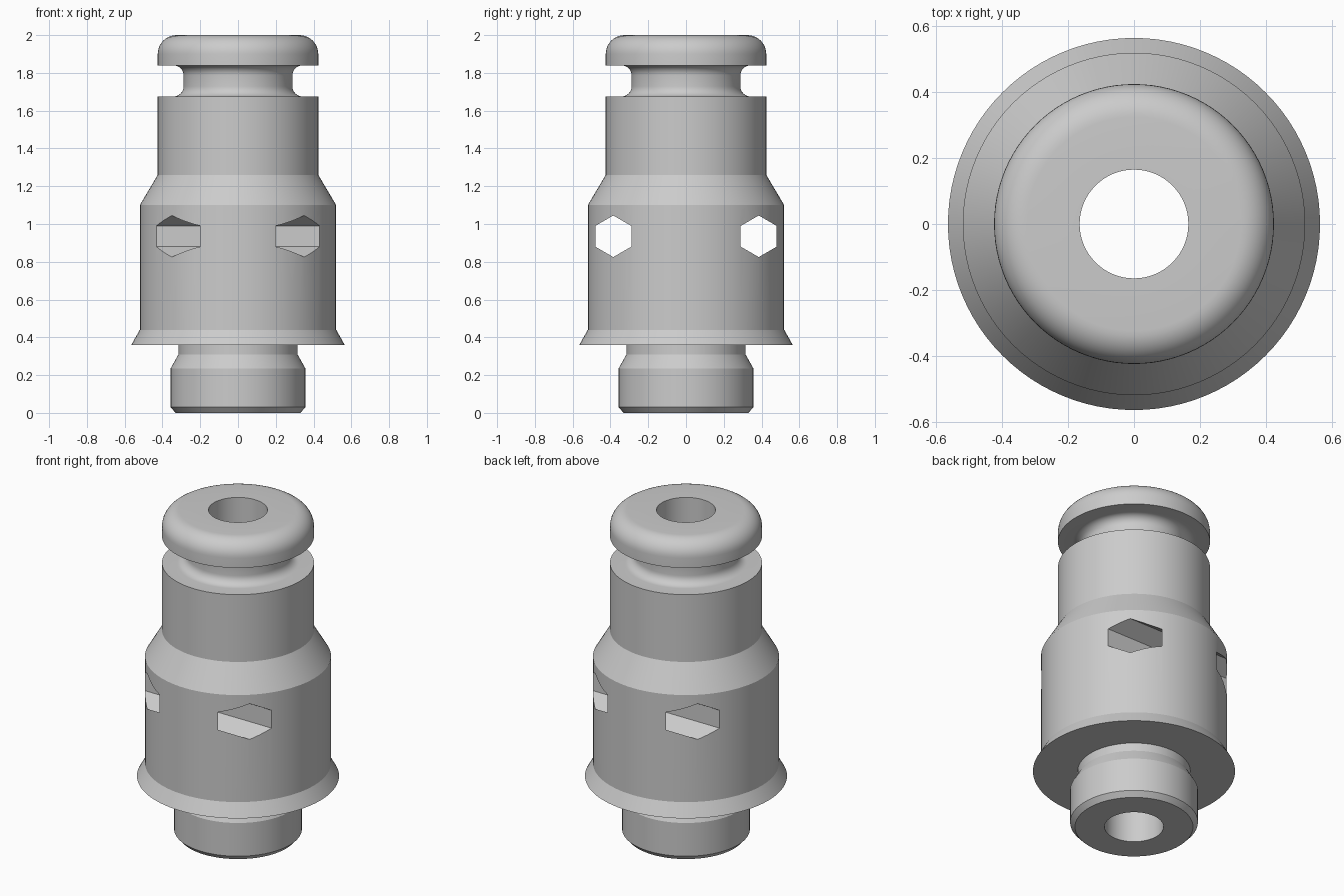
import bpy
import bmesh
from math import cos, sin, pi, radians
from mathutils import Matrix

cube = bpy.data.objects.get("Cube")
if cube:
    bpy.data.objects.remove(cube, do_unlink=True)

SIDES = 96


def make_material(name, colour):
    mat = bpy.data.materials.new(name)
    mat.use_nodes = True
    mat.diffuse_color = colour
    mat.node_tree.nodes["Principled BSDF"].inputs["Base Color"].default_value = colour
    return mat


def add_object(name, bm):
    mesh = bpy.data.meshes.new(name)
    bm.to_mesh(mesh)
    bm.free()
    obj = bpy.data.objects.new(name, mesh)
    bpy.context.collection.objects.link(obj)
    return obj


def arc(r, z, radius, start, end, steps=8):
    """Points on a circular arc in the profile plane, angles in degrees."""
    angles = [radians(start + (end - start) * i / steps) for i in range(steps + 1)]
    return [(r + radius * cos(a), z + radius * sin(a)) for a in angles]


def revolve(name, profile):
    """Spin a closed profile of (radius, height) points around z."""
    bm = bmesh.new()
    rings = []
    for i in range(SIDES):
        a = 2 * pi * i / SIDES
        rings.append([bm.verts.new((r * cos(a), r * sin(a), z)) for r, z in profile])
    n = len(profile)
    for i in range(SIDES):
        here, there = rings[i], rings[(i + 1) % SIDES]
        for j in range(n):
            k = (j + 1) % n
            bm.faces.new((here[j], there[j], there[k], here[k]))
    bmesh.ops.recalc_face_normals(bm, faces=bm.faces)
    return add_object(name, bm)


grey = make_material("plain grey", (0.6, 0.6, 0.6, 1))

# Whole turned body: bore, lower spigot, flared skirt, barrel, neck, groove, cap
bore = 0.165
profile = [(bore, 0), (0.33, 0), (0.357, 0.03), (0.357, 0.235), (0.315, 0.31),
           (0.315, 0.36), (0.565, 0.36), (0.52, 0.44), (0.52, 1.1),
           (0.425, 1.26), (0.425, 1.675)]
profile += arc(0.342, 1.729, 0.054, 270, 180)
profile += arc(0.342, 1.786, 0.054, 180, 90)
profile += [(0.425, 1.84)]
profile += arc(0.325, 1.9, 0.1, 0, 90, 10)
profile += [(bore, 2.0)]
body = revolve("coupling_body", profile)
body.data.materials.append(grey)

# Hexagonal cross holes running side to side, front and back
for side in (-1, 1):
    bm = bmesh.new()
    bmesh.ops.create_cone(bm, cap_ends=True, segments=6, radius1=0.11, radius2=0.11, depth=1.4)
    turn = Matrix.Rotation(pi / 2, 4, 'Y')
    bmesh.ops.transform(bm, matrix=turn, verts=bm.verts)
    # Point the hexagon up
    if max(v.co.z for v in bm.verts) < 0.105:
        bmesh.ops.rotate(bm, matrix=Matrix.Rotation(pi / 6, 3, 'X'), verts=bm.verts)
    bmesh.ops.translate(bm, vec=(0, 0.385 * side, 0.935), verts=bm.verts)
    cutter = add_object("hole_cutter", bm)
    cutter.data.materials.append(grey)
    cutter.hide_render = True
    cut = body.modifiers.new("cross_hole", 'BOOLEAN')
    cut.operation = 'DIFFERENCE'
    cut.solver = 'EXACT'
    cut.object = cutter
    bpy.ops.object.select_all(action='DESELECT')
    body.select_set(True)
    bpy.context.view_layer.objects.active = body
    bpy.ops.object.modifier_apply(modifier=cut.name)
    bpy.data.objects.remove(cutter, do_unlink=True)

# Smooth the round walls, keep the machined edges crisp
bpy.ops.object.shade_smooth_by_angle(angle=radians(25))
